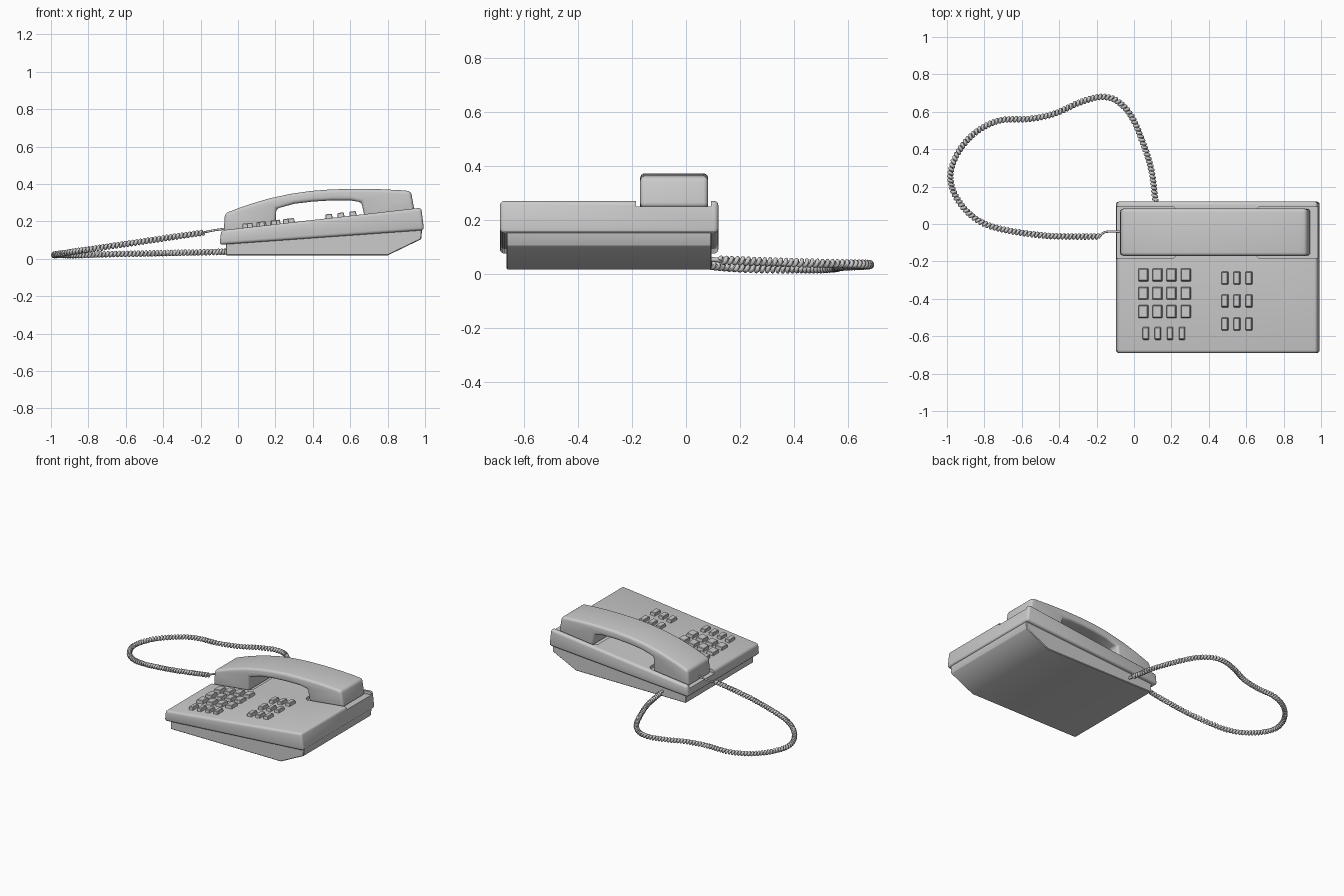
import bpy, bmesh, math
from mathutils import Vector

if "Cube" in bpy.data.objects:
    bpy.data.objects.remove(bpy.data.objects["Cube"])

SLOPE = 0.1131


def deck(x):
    """Height of the sloping top of the body."""
    return 0.152 + SLOPE * (x + 0.09)


def make_object(name, bm):
    bmesh.ops.recalc_face_normals(bm, faces=bm.faces)
    mesh = bpy.data.meshes.new(name)
    bm.to_mesh(mesh)
    bm.free()
    ob = bpy.data.objects.new(name, mesh)
    bpy.context.collection.objects.link(ob)
    return ob


def prism(name, low, high):
    """Solid between two matching outlines."""
    bm = bmesh.new()
    a = [bm.verts.new(p) for p in low]
    b = [bm.verts.new(p) for p in high]
    bm.faces.new(a)
    bm.faces.new(b[::-1])
    for i in range(len(a)):
        j = (i + 1) % len(a)
        bm.faces.new((a[i], a[j], b[j], b[i]))
    return make_object(name, bm)


def side_profile(name, pts, y0, y1):
    return prism(name, [(x, y0, z) for x, z in pts], [(x, y1, z) for x, z in pts])


def add_bevel(ob, width, segments):
    m = ob.modifiers.new("Bevel", 'BEVEL')
    m.width, m.segments = width, segments
    m.limit_method, m.angle_limit = 'ANGLE', math.radians(30)


def finish(ob, angle=30):
    """Apply modifiers and smooth the rounded edges."""
    bpy.ops.object.select_all(action='DESELECT')
    ob.select_set(True)
    bpy.context.view_layer.objects.active = ob
    bpy.ops.object.convert(target='MESH')
    bpy.ops.object.shade_smooth_by_angle(angle=math.radians(angle))


# Lower base with sloped underside at the right
base = side_profile("base", [(-0.065, 0.018), (0.80, 0.018), (0.98, 0.105),
                             (0.985, 0.17), (-0.065, 0.10)], -0.665, 0.095)
add_bevel(base, 0.004, 1)
finish(base)

# Upper housing with two open-ended cradle wells
housing = side_profile("housing", [(-0.098, 0.075), (0.995, 0.153),
                                   (0.980, deck(0.98)), (-0.090, deck(-0.09))], -0.69, 0.12)
add_bevel(housing, 0.016, 3)
wells = []
for outer, inner in ((-0.2, 0.235), (1.1, 0.645)):
    c = 0.025 if outer < inner else -0.025
    plan = [(outer, -0.185), (inner - c, -0.185), (inner, -0.16),
            (inner, 0.07), (inner - c, 0.093), (outer, 0.093)]
    well = prism("well_cutter", [(x, y, deck(x) - 0.022) for x, y in plan],
                 [(x, y, deck(x) + 0.1) for x, y in plan])
    well.hide_render = True
    m = housing.modifiers.new("Well", 'BOOLEAN')
    m.operation, m.object, m.solver = 'DIFFERENCE', well, 'EXACT'
    wells.append(well)
finish(housing)
for well in wells:
    bpy.data.objects.remove(well)

# Handset: arched grip with two feet resting in the wells
foot = lambda x: (x, deck(x) - 0.021)
handset = side_profile("handset", [
    foot(-0.077), (-0.07, 0.243), (0.02, 0.277), (0.10, 0.303), (0.17, 0.323),
    (0.28, 0.347), (0.385, 0.362), (0.50, 0.371), (0.64, 0.374), (0.76, 0.372),
    (0.88, 0.366), (0.925, 0.361), foot(0.945), foot(0.678), (0.66, 0.303),
    (0.60, 0.312), (0.50, 0.312), (0.40, 0.306), (0.30, 0.294), (0.205, 0.268),
    foot(0.20)], -0.17, 0.082)
add_bevel(handset, 0.018, 4)
finish(handset)

# Push buttons
def key(name, x, y, w, d):
    h = 0.022
    tilt = -math.atan(SLOPE)
    ring = lambda s, z: [(sx * w * s / 2, sy * d * s / 2, z)
                         for sx, sy in ((-1, -1), (1, -1), (1, 1), (-1, 1))]
    ob = prism(name, ring(1, -0.005), ring(0.9, h))
    ob.location = (x, y, deck(x))
    ob.rotation_euler = (0, tilt, 0)
    add_bevel(ob, 0.003, 1)
    finish(ob)


for y in (-0.272, -0.37, -0.468):
    for x in (0.050, 0.126, 0.201, 0.277):
        key("dial_key", x, y, 0.055, 0.07)
for x in (0.064, 0.128, 0.193, 0.257):
    key("function_key", x, -0.585, 0.034, 0.07)
for y in (-0.289, -0.411, -0.535):
    for x in (0.487, 0.551, 0.615):
        key("memory_key", x, y, 0.038, 0.07)


def tube(name, pts, radius, res):
    cu = bpy.data.curves.new(name, 'CURVE')
    cu.dimensions = '3D'
    cu.bevel_depth, cu.bevel_resolution, cu.use_fill_caps = radius, res, True
    s = cu.splines.new('POLY')
    s.points.add(len(pts) - 1)
    for p, co in zip(s.points, pts):
        p.co = (*co, 1)
    ob = bpy.data.objects.new(name, cu)
    bpy.context.collection.objects.link(ob)
    finish(ob, 60)


def smooth_path(ctrl, n=24):
    """Catmull-Rom curve through the control points."""
    c = [Vector(p) for p in ctrl]
    c = [2 * c[0] - c[1]] + c + [2 * c[-1] - c[-2]]
    out = []
    for a, b, d, e in zip(c, c[1:], c[2:], c[3:]):
        for i in range(n):
            t = i / n
            out.append(0.5 * (2 * b + (d - a) * t + (2 * a - 5 * b + 4 * d - e) * t * t
                              + (3 * b - a - 3 * d + e) * t ** 3))
    return out + [c[-2]]


# Coiled cord looping behind and to the left
path = smooth_path([
    (0.115, 0.125, 0.052), (0.085, 0.32, 0.045), (0.0, 0.55, 0.039), (-0.08, 0.65, 0.037),
    (-0.17, 0.68, 0.035), (-0.29, 0.65, 0.033), (-0.425, 0.59, 0.030), (-0.56, 0.562, 0.027),
    (-0.72, 0.553, 0.024), (-0.85, 0.487, 0.020), (-0.945, 0.375, 0.020), (-0.982, 0.25, 0.021),
    (-0.945, 0.134, 0.028), (-0.85, 0.03, 0.042), (-0.72, -0.025, 0.061),
    (-0.50, -0.06, 0.094), (-0.345, -0.067, 0.117), (-0.185, -0.067, 0.140)])
PITCH, COIL, STEPS = 0.0205, 0.0095, 12
coil, travelled, step = [], 0.0, PITCH / STEPS
k = 0
for a, b in zip(path, path[1:]):
    length = (b - a).length
    tangent = (b - a).normalized()
    side = tangent.cross(Vector((0, 0, 1))).normalized()
    up = side.cross(tangent)
    while k * step <= travelled + length:
        ang = 2 * math.pi * k / STEPS
        p = a.lerp(b, (k * step - travelled) / length)
        coil.append(p + COIL * (math.cos(ang) * side + math.sin(ang) * up))
        k += 1
    travelled += length
tube("coiled_cord", coil, 0.0085, 1)

# Straight cord ends plugging into handset and base
tube("handset_lead", smooth_path([(-0.19, -0.075, 0.139), (-0.165, -0.048, 0.145),
                                  (-0.13, -0.04, 0.152), (-0.06, -0.04, 0.162)], 6), 0.006, 2)
tube("base_lead", [(0.115, 0.14, 0.052), (0.12, 0.08, 0.055)], 0.009, 2)
